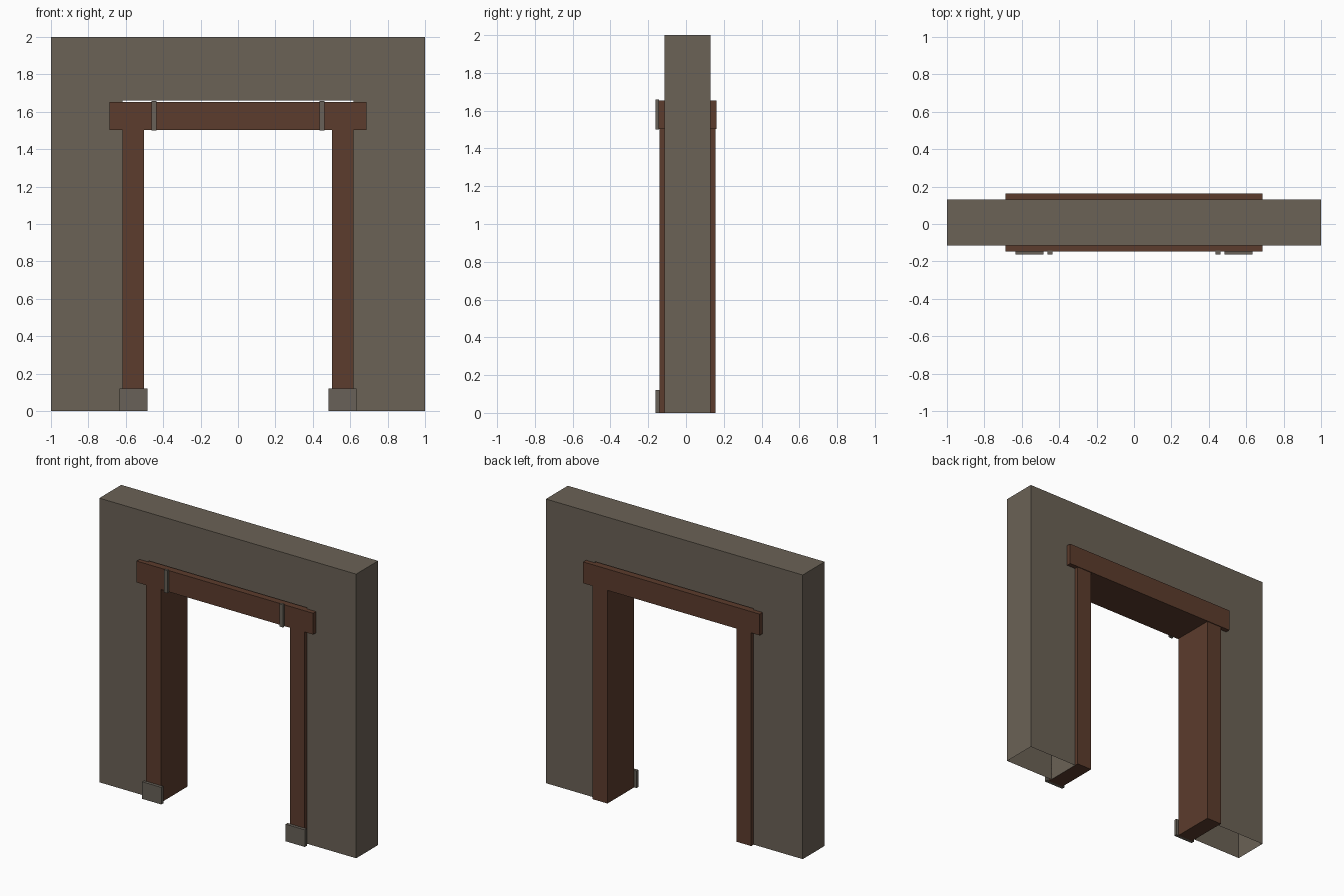
import bpy
import bmesh

cube = bpy.data.objects.get("Cube")
if cube:
    bpy.data.objects.remove(cube, do_unlink=True)


def material(name, rgb):
    m = bpy.data.materials.new(name)
    m.use_nodes = True
    m.diffuse_color = (*rgb, 1)
    bsdf = m.node_tree.nodes["Principled BSDF"]
    bsdf.inputs["Base Color"].default_value = (*rgb, 1)
    bsdf.inputs["Roughness"].default_value = 0.9
    return m


STONE = material("wall_stone", (0.147, 0.122, 0.093))
WOOD = material("dark_wood", (0.107, 0.045, 0.026))
TRIM = material("grey_trim", (0.138, 0.121, 0.098))


def finish(name, bm, mat):
    bmesh.ops.recalc_face_normals(bm, faces=bm.faces)
    mesh = bpy.data.meshes.new(name)
    bm.to_mesh(mesh)
    bm.free()
    mesh.materials.append(mat)
    bpy.context.collection.objects.link(bpy.data.objects.new(name, mesh))


def box(name, x, y, z, mat):
    """Box from (min, max) ranges on each axis."""
    bm = bmesh.new()
    bmesh.ops.create_cube(bm, size=1)
    for v in bm.verts:
        v.co = [r[0] if c < 0 else r[1] for c, r in zip(v.co, (x, y, z))]
    finish(name, bm, mat)


def pair(name, x, y, z, mat):
    box("left_" + name, x, y, z, mat)
    box("right_" + name, (-x[1], -x[0]), y, z, mat)


# Wall: door-shaped profile extruded through its thickness, open underneath
WALL_FRONT, WALL_BACK = -0.114, 0.13
OPENING, HEAD = 0.618, 1.661
half = [(OPENING, HEAD), (OPENING, 0), (1, 0), (1, 2)]
profile = half + [(-x, z) for x, z in reversed(half)]
bm = bmesh.new()
face = bm.faces.new([bm.verts.new((x, WALL_FRONT, z)) for x, z in profile])
extruded = bmesh.ops.extrude_face_region(bm, geom=[face], use_keep_orig=True)
for item in extruded["geom"]:
    if isinstance(item, bmesh.types.BMVert):
        item.co.y = WALL_BACK
bmesh.ops.recalc_face_normals(bm, faces=bm.faces)
ground = [f for f in bm.faces if all(v.co.z < 0.01 for v in f.verts)]
bmesh.ops.delete(bm, geom=ground, context="FACES")
finish("wall", bm, STONE)

# Timber frame
pair("post", (0.502, 0.618), (-0.141, 0.157), (0, 1.505), WOOD)
box("lintel", (-0.687, 0.687), (-0.146, 0.162), (1.503, 1.653), WOOD)

# Plinth blocks and lintel straps on the front
pair("plinth", (0.484, 0.634), (-0.162, -0.14), (0, 0.12), TRIM)
pair("strap", (0.436, 0.463), (-0.162, -0.143), (1.499, 1.658), TRIM)
